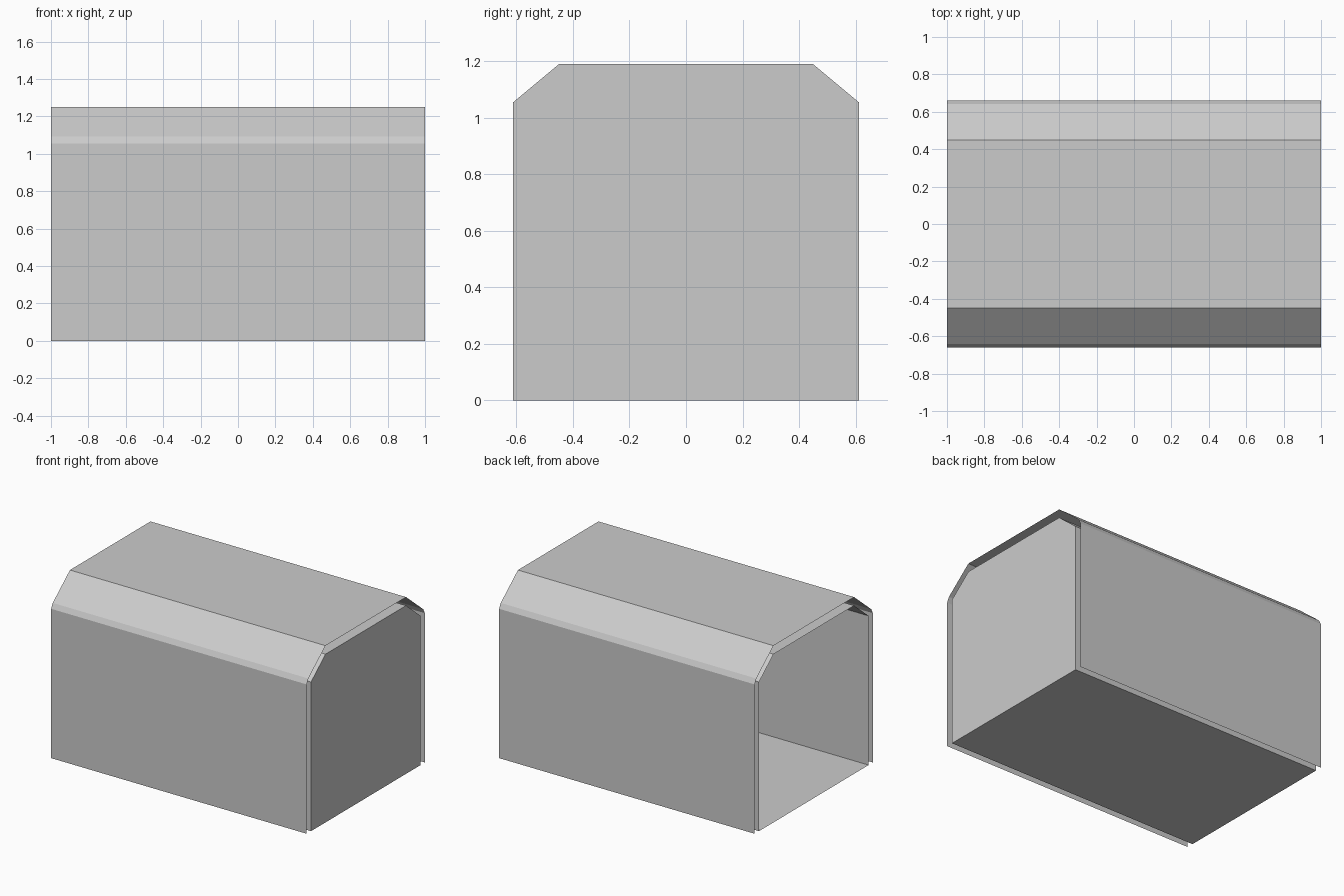
import bpy

if "Cube" in bpy.data.objects:
    bpy.data.objects.remove(bpy.data.objects["Cube"])

HALF_LENGTH = 1.0

# Half profiles (y, z), from the foot of the wall up to the roof edge
OUTER = [(0.66, 0.0), (0.66, 1.056), (0.642, 1.091), (0.45, 1.25)]
INNER = [(0.612, 0.0), (0.612, 1.055), (0.45, 1.19)]


def full_profile(half):
    """Mirror a half profile across y = 0."""
    return half + [(-y, z) for y, z in reversed(half)]


def add_object(name, verts, faces):
    mesh = bpy.data.meshes.new(name)
    mesh.from_pydata(verts, [], faces)
    mesh.update()
    obj = bpy.data.objects.new(name, mesh)
    bpy.context.collection.objects.link(obj)
    return obj


def add_sheet(name, half, closed=False):
    """Sweep a profile along x as a thin sheet, normals facing outward."""
    profile = full_profile(half)
    n = len(profile)
    verts = [(x, y, z) for x in (-HALF_LENGTH, HALF_LENGTH) for y, z in profile]
    count = n if closed else n - 1
    faces = [(i, n + i, n + (i + 1) % n, (i + 1) % n) for i in range(count)]
    # Flip so the walls face away from the inside
    faces = [f[::-1] for f in faces]
    return add_object(name, verts, faces)


# Outer cover: walls, angled edges and roof, open at the bottom and both ends
add_sheet("outer_cover", OUTER)

# Inner liner: walls, angled edges, roof and floor
add_sheet("inner_liner", INNER, closed=True)

# End wall closing the liner on the right side only
end_profile = full_profile(INNER)
add_object("end_wall", [(HALF_LENGTH, y, z) for y, z in end_profile],
           [tuple(range(len(end_profile)))])
